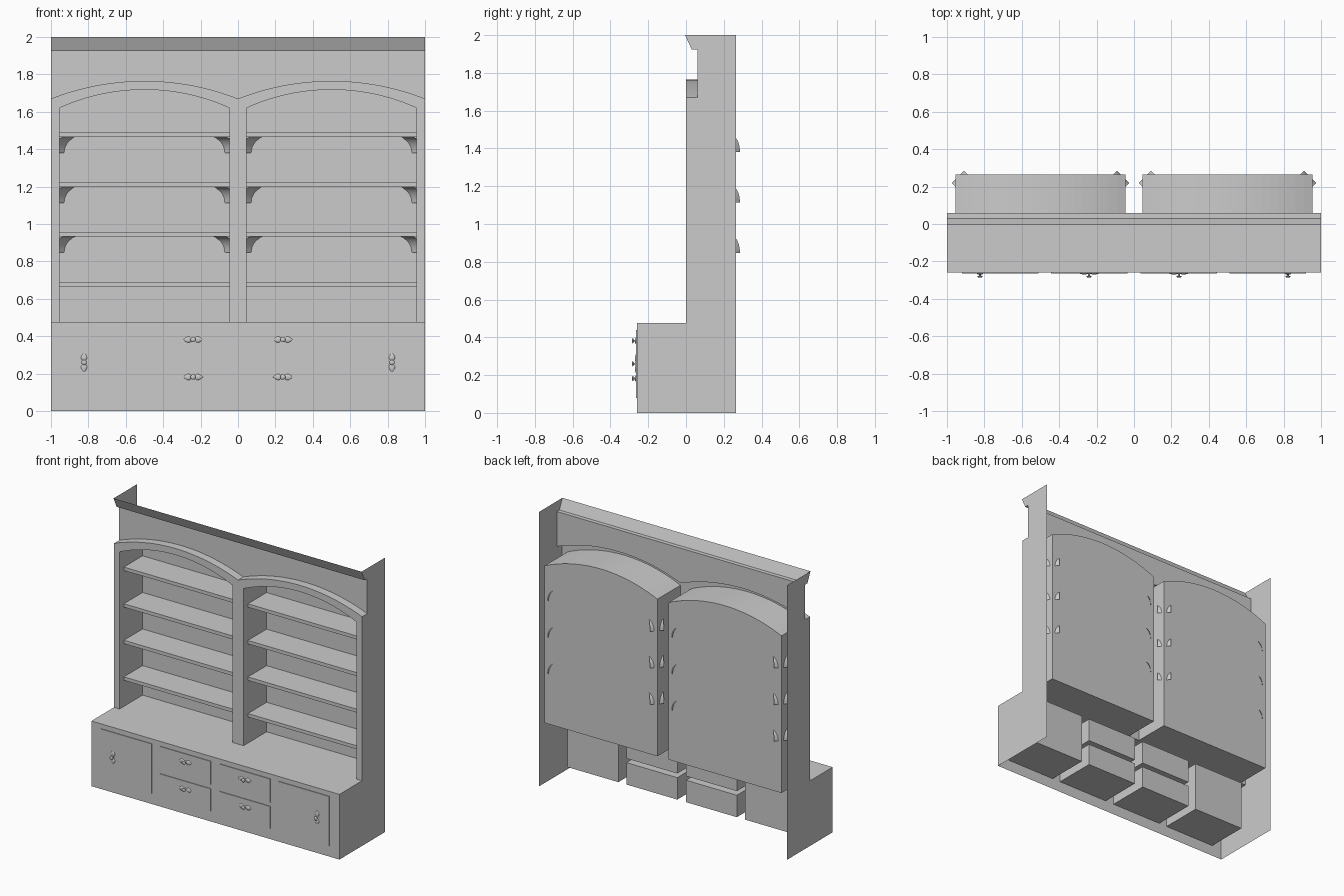
import bpy, bmesh, math

if "Cube" in bpy.data.objects:
    bpy.data.objects.remove(bpy.data.objects["Cube"])

FRONT, FACE, BACK = -0.26, 0.0, 0.265      # base front, upper frame face, back plane
BASE_TOP, UPPER_Y = 0.475, 0.06
X0, X1 = 0.045, 0.955                      # niche opening (right half, mirrored)
N = 20


def make(name, verts, faces, mirror=True, smooth=False):
    me = bpy.data.meshes.new(name)
    me.from_pydata(verts, [], faces)
    bm = bmesh.new()
    bm.from_mesh(me)
    bmesh.ops.remove_doubles(bm, verts=bm.verts, dist=1e-5)
    bmesh.ops.recalc_face_normals(bm, faces=bm.faces)
    bm.to_mesh(me)
    bm.free()
    ob = bpy.data.objects.new(name, me)
    bpy.context.collection.objects.link(ob)
    if mirror:
        ob.modifiers.new("mirror", "MIRROR").use_mirror_merge = False
    if smooth:
        bpy.ops.object.select_all(action='DESELECT')
        ob.select_set(True)
        bpy.context.view_layer.objects.active = ob
        bpy.ops.object.shade_smooth_by_angle(angle=math.radians(40))
    return ob


def strip(a, b, closed=False):
    """Quads joining two equally long point rows."""
    n = len(a)
    count = n if closed else n - 1
    return list(a) + list(b), [(i, (i + 1) % n, n + (i + 1) % n, n + i) for i in range(count)]


def box(name, x0, x1, y0, y1, z0, z1):
    v = [(x, y, z) for x in (x0, x1) for y in (y0, y1) for z in (z0, z1)]
    f = [(0, 1, 3, 2), (4, 6, 7, 5), (0, 4, 5, 1), (2, 3, 7, 6), (0, 2, 6, 4), (1, 5, 7, 3)]
    return make(name, v, f)


def arc_z(x, half, peak, rise):
    r = (half * half + rise * rise) / (2 * rise)
    return peak - r + math.sqrt(max(r * r - (x - 0.5) ** 2, 0))


def outer_z(x):
    return arc_z(x, 0.5, 1.765, 0.095)


def inner_z(x):
    return arc_z(x, 0.455, 1.718, 0.098)


# Side panels
profile = [(FRONT, 0), (BACK, 0), (BACK, 2), (-0.005, 2), (0.03, 1.925), (UPPER_Y, 1.925),
           (UPPER_Y, 1.67), (FACE, 1.67), (FACE, BASE_TOP), (FRONT, BASE_TOP)]
make("side_panel", [(1, y, z) for y, z in profile], [tuple(range(len(profile)))])

# Base front and ledge
rows = [(FRONT, 0), (FRONT, BASE_TOP), (FACE, BASE_TOP)]
make("base_front_and_top", *strip([(-1, y, z) for y, z in rows], [(1, y, z) for y, z in rows]), mirror=False)

# Crown moulding
rows = [(-0.005, 2), (0.03, 1.925), (UPPER_Y, 1.925)]
make("crown_moulding", *strip([(-1, y, z) for y, z in rows], [(1, y, z) for y, z in rows]), mirror=False)

# Sample positions across one bay
mid = [X0 + (X1 - X0) * i / N for i in range(N + 1)]
xs = [0, X0 / 2] + mid + [(1 + X1) / 2, 1]

# Upper frieze panel, and the arch's top edge
make("frieze_panel", *strip([(x, UPPER_Y, outer_z(x)) for x in xs], [(x, UPPER_Y, 1.925) for x in xs]))
make("arch_top_edge", *strip([(x, FACE, outer_z(x)) for x in xs], [(x, UPPER_Y, outer_z(x)) for x in xs]))

# Face frame: posts and arched heads
make("arch_head", *strip([(x, FACE, inner_z(x)) for x in mid], [(x, FACE, outer_z(x)) for x in mid]))
for name, part in (("centre_post", xs[:3]), ("outer_post", xs[-3:])):
    make(name, *strip([(x, FACE, BASE_TOP) for x in part], [(x, FACE, outer_z(x)) for x in part]))

# Arched niche with walls, floor and back
outline = [(X0, BASE_TOP)] + [(x, inner_z(x)) for x in mid] + [(X1, BASE_TOP)]
v, f = strip([(x, FACE, z) for x, z in outline], [(x, BACK, z) for x, z in outline], closed=True)
f.append(tuple(range(len(outline), 2 * len(outline))))
make("niche", v, f)

# Shelves
for top in (0.69, 0.957, 1.223, 1.49):
    box("shelf", X0, X1, 0.05, BACK, top - 0.025, top)

# Scooped corner brackets under the upper three shelves
for top in (0.932, 1.198, 1.465):
    for cx, d in ((X0, 1), (X1, -1)):
        a, b = [], []
        for i in range(9):
            t = math.pi / 2 * i / 8
            u = 0.018 + 0.055 * (1 - math.cos(t))
            z = top - 0.085 + 0.085 * math.sin(t)
            h, s = 0.047, math.sqrt(0.5)
            a.append((cx + d * (u + h) * s, BACK - (u - h) * s, z))
            b.append((cx + d * (u - h) * s, BACK - (u + h) * s, z))
        make("shelf_bracket", *strip(a, b), smooth=True)

# Door and drawer boxes
box("door", 0.51, 0.92, FRONT - 0.005, 0.05, 0.08, 0.44)
box("lower_drawer", 0.035, 0.445, FRONT - 0.005, 0.05, 0.08, 0.24)
box("upper_drawer", 0.035, 0.445, FRONT - 0.005, 0.05, 0.27, 0.44)


def lathe(name, prof, place, seg=14):
    """Revolve (radius, length) pairs; place maps local axes to the model."""
    v, f = [], []
    for r, l in prof:
        v += [place(r * math.cos(2 * math.pi * k / seg), r * math.sin(2 * math.pi * k / seg), l) for k in range(seg)]
    for j in range(len(prof) - 1):
        for k in range(seg):
            m = (k + 1) % seg
            f.append((j * seg + k, j * seg + m, (j + 1) * seg + m, (j + 1) * seg + k))
    f += [tuple(range(seg)), tuple(range(len(v) - seg, len(v)))]
    make(name, v, f, smooth=True)


# Handles: flattened lobed plate with a turned knob
plate = [(0.001, -0.052), (0.009, -0.042), (0.017, -0.028), (0.015, -0.018), (0.008, -0.011),
         (0.008, 0.011), (0.015, 0.018), (0.017, 0.028), (0.009, 0.042), (0.001, 0.052)]
knob = [(0.009, 0), (0.005, 0.005), (0.005, 0.011), (0.013, 0.014), (0.014, 0.017), (0.010, 0.020), (0.003, 0.022)]
Y = FRONT - 0.005
for cx, cz, upright in ((0.24, 0.382, False), (0.24, 0.182, False), (0.823, 0.26, True)):
    if upright:
        lathe("handle_plate", plate, lambda p, q, l: (cx + p, Y + q * 0.35, cz + l))
    else:
        lathe("handle_plate", plate, lambda p, q, l: (cx + l, Y + q * 0.35, cz + p))
    lathe("handle_knob", knob, lambda p, q, l: (cx + p, Y - l, cz + q))
